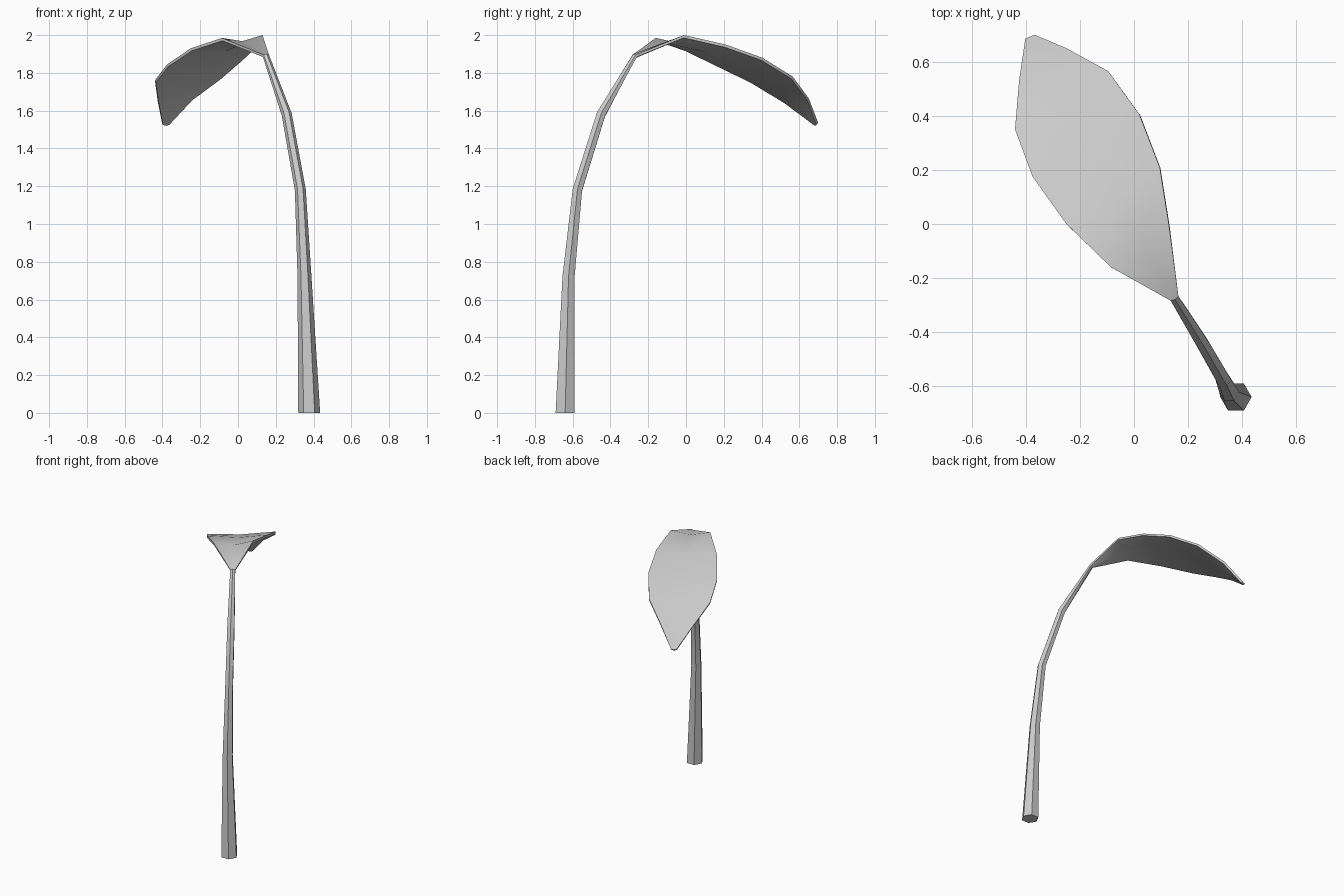
import bpy, bmesh, math
from mathutils import Vector as V

if "Cube" in bpy.data.objects:
    bpy.data.objects.remove(bpy.data.objects["Cube"])

side = V((0.866, 0.5, 0))          # across the blade
rings = []

# Stem: six-sided rings (centre, radius), tilting along the bend
stem = [((0.377, -0.64, 0), 0.058), ((0.352, -0.622, 0.72), 0.037),
        ((0.330, -0.575, 1.18), 0.029), ((0.258, -0.450, 1.58), 0.027),
        ((0.148, -0.272, 1.89), 0.019)]
for i, (c, r) in enumerate(stem):
    c = V(c)
    if i == 0:
        tangent = V((0, 0, 1))
    elif i < len(stem) - 1:
        tangent = ((V(stem[i + 1][0]) - c).normalized() + (c - V(stem[i - 1][0])).normalized()).normalized()
    else:
        tangent = V((-0.40, 0.69, 0.6)).normalized()
    s = (side - tangent * side.dot(tangent)).normalized()
    n = s.cross(tangent).normalized()
    flat = 0.7 if i == len(stem) - 1 else 1.0
    rings.append([c + s * r * math.cos(a) + n * r * flat * math.sin(a)
                  for a in (math.radians(150 - 60 * k) for k in range(6))])

# Blade: left edge, right edge and midrib height of each section
blade = [((-0.085, -0.16, 1.985), (0.130, -0.01, 2.0), 1.968),
         ((-0.25, 0.0, 1.93), (0.095, 0.21, 1.95), 1.925),
         ((-0.375, 0.175, 1.845), (0.02, 0.405, 1.88), 1.85),
         ((-0.44, 0.35, 1.76), (-0.095, 0.565, 1.78), 1.758),
         ((-0.425, 0.53, 1.65), (-0.25, 0.65, 1.665), 1.65),
         ((-0.402, 0.685, 1.535), (-0.368, 0.70, 1.535), 1.53)]
mids = [V(((l[0] + r[0]) / 2, (l[1] + r[1]) / 2, z)) for l, r, z in blade]
for i, (l, r, z) in enumerate(blade):
    l, r, m = V(l), V(r), mids[i]
    tangent = mids[min(i + 1, 5)] - mids[max(i - 1, 0)]
    d = (r - l).cross(tangent).normalized() * -0.015
    rings.append([l, m, r, r + d, m + d, l + d])

# Loft stem and blade into one closed skin
bm = bmesh.new()
loops = [[bm.verts.new(p) for p in ring] for ring in rings]
for a, b in zip(loops, loops[1:]):
    for k in range(6):
        j = (k + 1) % 6
        bm.faces.new((a[k], a[j], b[j], b[k]))
bm.faces.new(loops[0])
bm.faces.new(loops[-1])
bmesh.ops.recalc_face_normals(bm, faces=bm.faces)
mesh = bpy.data.meshes.new("leaf_with_stem")
bm.to_mesh(mesh)
bm.free()

# Rest the foot on the ground
low = min(v.co.z for v in mesh.vertices)
for v in mesh.vertices:
    v.co.z -= low
leaf = bpy.data.objects.new("leaf_with_stem", mesh)
bpy.context.collection.objects.link(leaf)
bpy.context.view_layer.objects.active = leaf
leaf.select_set(True)
bpy.ops.object.shade_smooth_by_angle(angle=math.radians(40))
